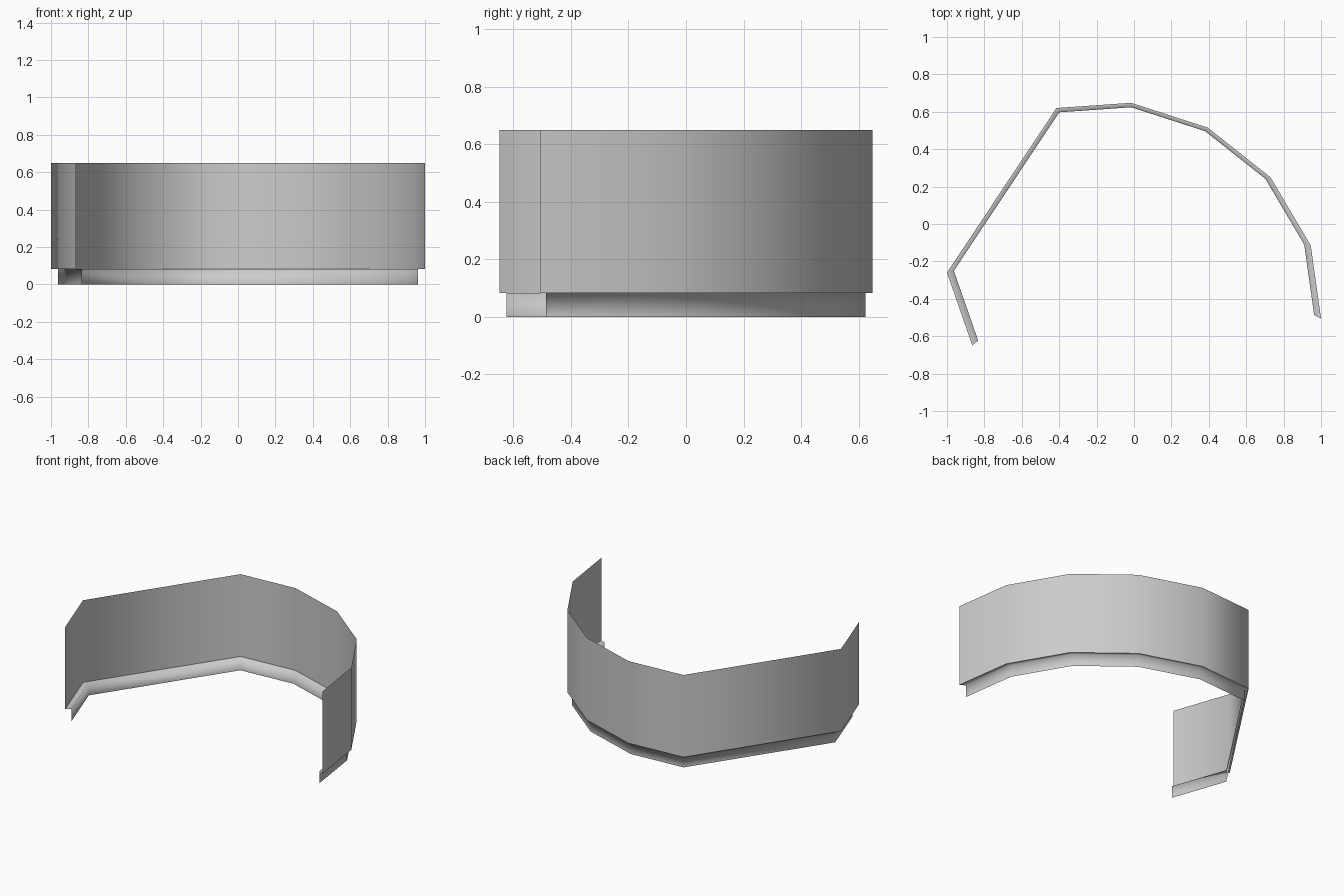
import bpy
import bmesh

cube = bpy.data.objects.get("Cube")
if cube:
    bpy.data.objects.remove(cube, do_unlink=True)

# One grey for the whole band
grey = bpy.data.materials.new("plain_grey")
grey.use_nodes = True
colour = (0.6, 0.6, 0.6, 1)
grey.diffuse_color = colour
grey.node_tree.nodes["Principled BSDF"].inputs["Base Color"].default_value = colour

# Plan of the open wall, from the right end round the back to the left end
PLAN = [(-0.865, -0.648), (-1.0, -0.26), (-0.415, 0.62), (-0.015, 0.648),
        (0.395, 0.515), (0.73, 0.25), (0.945, -0.115), (1.0, -0.505)]

# Section from top to bottom: (plan scale, height)
WALL_TOP, WALL_BASE, SKIRT_TOP, SKIRT_BASE = (1, 0.65), (1, 0.083), (0.963, 0.083), (0.963, 0)


def sheet(name, section):
    """Sweep a section of scaled plan outlines into an open sheet facing outward."""
    bm = bmesh.new()
    rows = [[bm.verts.new((x * s, y * s, z)) for x, y in PLAN] for s, z in section]
    for upper, lower in zip(rows, rows[1:]):
        for i in range(len(PLAN) - 1):
            face = bm.faces.new((upper[i], upper[i + 1], lower[i + 1], lower[i]))
            face.smooth = True
    mesh = bpy.data.meshes.new(name)
    bm.to_mesh(mesh)
    bm.free()
    mesh.materials.append(grey)
    obj = bpy.data.objects.new(name, mesh)
    bpy.context.collection.objects.link(obj)
    return obj


# Tall wall, then the underside ledge and recessed skirt below it
sheet("curved_wall", [WALL_TOP, WALL_BASE])
sheet("recessed_skirt", [WALL_BASE, SKIRT_TOP, SKIRT_BASE])
